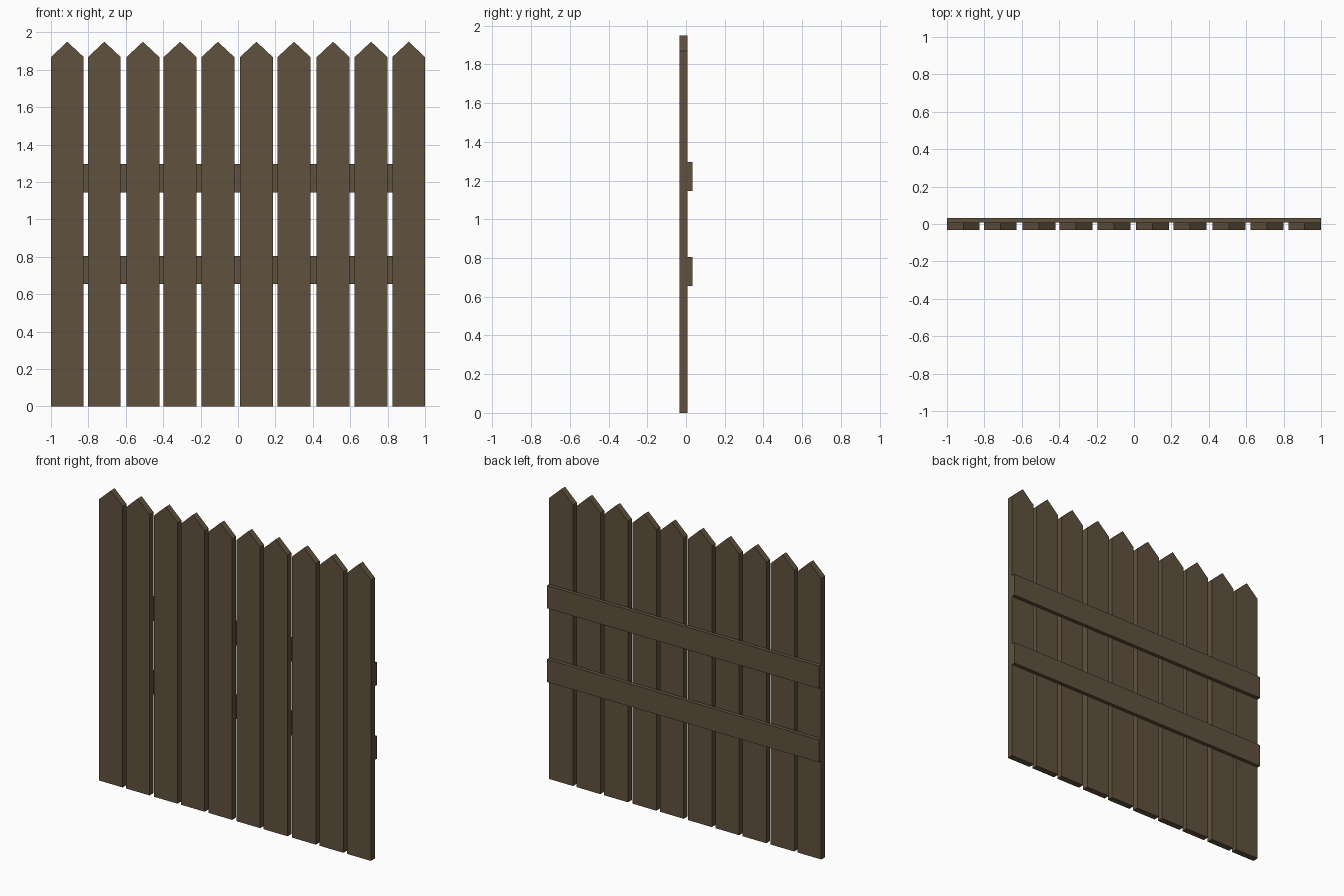
import bpy, bmesh

if "Cube" in bpy.data.objects:
    bpy.data.objects.remove(bpy.data.objects["Cube"])

wood = bpy.data.materials.new("dark_brown_wood")
wood.diffuse_color = (0.117, 0.082, 0.047, 1)
wood.use_nodes = True
wood.node_tree.nodes["Principled BSDF"].inputs["Base Color"].default_value = wood.diffuse_color


def slab(name, outline, y0, y1):
    """Extrude an x-z outline from y0 to y1."""
    bm = bmesh.new()
    face = bm.faces.new([bm.verts.new((x, y0, z)) for x, z in outline])
    ext = bmesh.ops.extrude_face_region(bm, geom=[face])["geom"]
    verts = [v for v in ext if isinstance(v, bmesh.types.BMVert)]
    bmesh.ops.translate(bm, verts=verts, vec=(0, y1 - y0, 0))
    bmesh.ops.recalc_face_normals(bm, faces=bm.faces[:])
    mesh = bpy.data.meshes.new(name)
    bm.to_mesh(mesh)
    bm.free()
    mesh.materials.append(wood)
    obj = bpy.data.objects.new(name, mesh)
    bpy.context.collection.objects.link(obj)


# Pointed pickets, slightly uneven spacing
W = 0.175
lefts = [-1, -0.802, -0.596, -0.397, -0.195, 0.011, 0.212, 0.421, 0.624, 0.825]
for i, x in enumerate(lefts, 1):
    slab(f"picket_{i}", [(x, 0), (x + W, 0), (x + W, 1.868),
                         (x + W / 2, 1.95), (x, 1.868)], -0.033, 0.008)

# Two horizontal rails on the back
for name, z in (("lower_rail", 0.655), ("upper_rail", 1.145)):
    slab(name, [(-1, z), (1, z), (1, z + 0.15), (-1, z + 0.15)], 0.008, 0.033)
